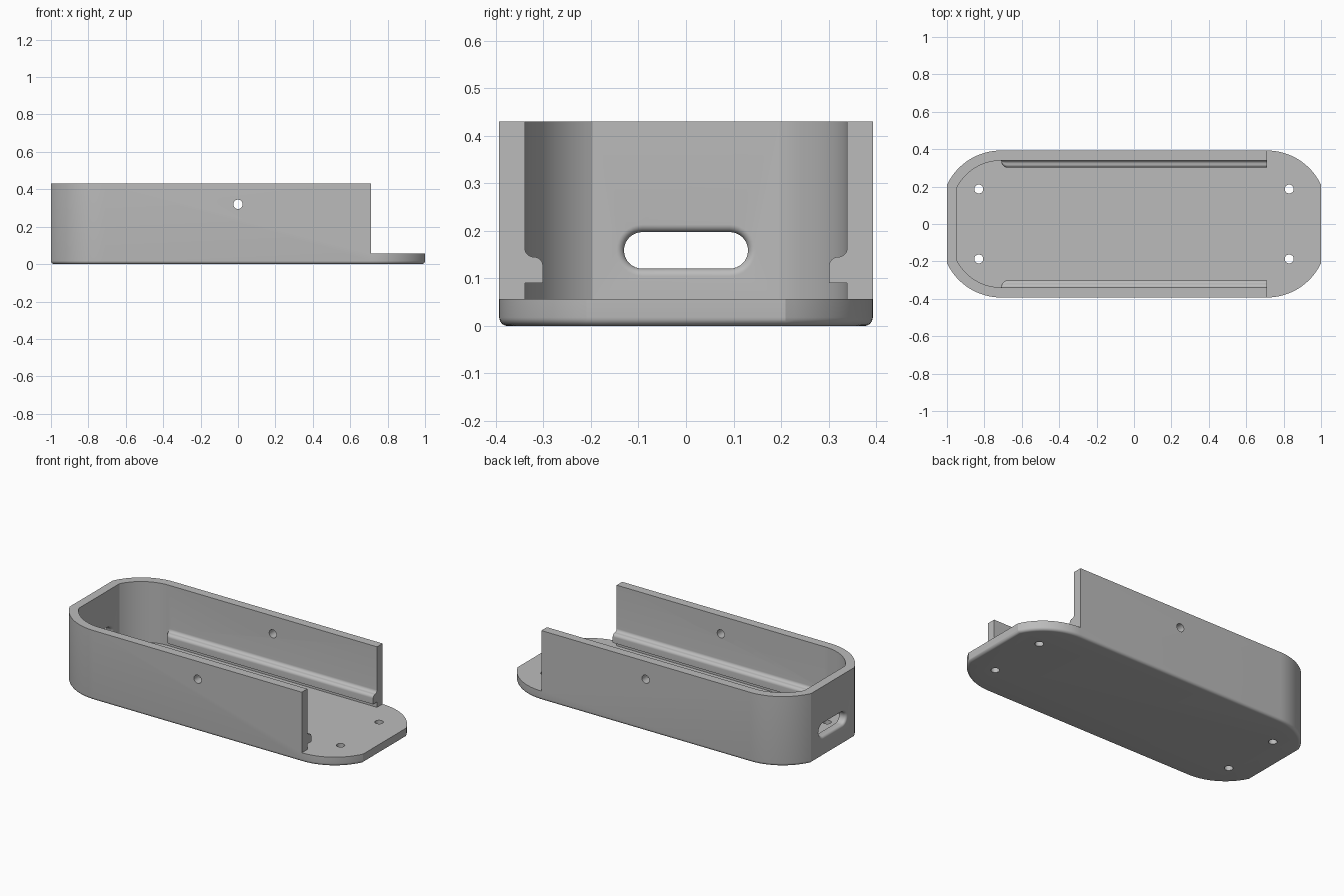
import bpy, bmesh
from math import sin, cos, pi, acos, radians
from mathutils import Vector

if "Cube" in bpy.data.objects:
    bpy.data.objects.remove(bpy.data.objects["Cube"])

HALF_X, HALF_Y, HEIGHT = 1.0, 0.393, 0.43
FLOOR, WALL, WALL_END = 0.057, 0.054, 0.71
ARC_X, ARC_Y = 0.71, 0.072

grey = bpy.data.materials.new("light grey plastic")
grey.use_nodes = True
colour = (0.5, 0.5, 0.5, 1)
grey.diffuse_color = colour
grey.node_tree.nodes["Principled BSDF"].inputs["Base Color"].default_value = colour


def loft(name, rings):
    """Closed solid through rings of equal point count."""
    bm = bmesh.new()
    loops = [[bm.verts.new(p) for p in ring] for ring in rings]
    n = len(loops[0])
    for a, b in zip(loops, loops[1:]):
        for i in range(n):
            j = (i + 1) % n
            bm.faces.new((a[i], a[j], b[j], b[i]))
    bm.faces.new(loops[0])
    bm.faces.new(loops[-1])
    bmesh.ops.recalc_face_normals(bm, faces=bm.faces)
    mesh = bpy.data.meshes.new(name)
    bm.to_mesh(mesh)
    bm.free()
    mesh.materials.append(grey)
    obj = bpy.data.objects.new(name, mesh)
    bpy.context.collection.objects.link(obj)
    return obj


def combine(target, tool, operation):
    mod = target.modifiers.new(operation.lower(), 'BOOLEAN')
    mod.operation, mod.solver, mod.object = operation, 'EXACT', tool
    bpy.context.view_layer.objects.active = target
    bpy.ops.object.modifier_apply(modifier=mod.name)
    bpy.data.objects.remove(tool)


def corner(inset, steps=18):
    """Rounded corner in the +x +y quadrant, cut short by the flat end."""
    r = HALF_Y - ARC_Y - inset
    start = acos((HALF_X - inset - ARC_X) / r)
    angles = [start + (pi / 2 - start) * i / steps for i in range(steps + 1)]
    return [(ARC_X + r * cos(a), ARC_Y + r * sin(a)) for a in angles]


def outline(inset):
    c = corner(inset)
    return (c + [(-x, y) for x, y in reversed(c)]
            + [(-x, -y) for x, y in c] + [(x, -y) for x, y in reversed(c)])


def cylinder(centre, axis, radius, length, steps=32):
    axis, centre = Vector(axis), Vector(centre)
    u = axis.orthogonal().normalized()
    v = axis.cross(u)
    angles = [2 * pi * i / steps for i in range(steps)]
    return loft("hole_cutter", [[centre + axis * d + (u * cos(a) + v * sin(a)) * radius
                                 for a in angles] for d in (-length, length)])


# Body with a rounded bottom edge
FILLET, STEPS = 0.018, 6
rings = []
for i in range(STEPS + 1):
    a = pi / 2 * i / STEPS
    z, inset = FILLET * (1 - cos(a)), FILLET * (1 - sin(a))
    rings.append([(x, y, z) for x, y in outline(inset)])
rings.append([(x, y, HEIGHT) for x, y in outline(0)])
body = loft("tray_body", rings)

# Pocket, open at the +x end where the wall stops
c = corner(WALL)
side = [(-x, y) for x, y in c] + [(WALL_END, HALF_Y - WALL), (WALL_END, 0.5), (1.1, 0.5)]
plan = side + [(x, -y) for x, y in reversed(side)]
pocket = loft("pocket_cutter", [[(x, y, z) for x, y in plan] for z in (FLOOR, 0.6)])
combine(body, pocket, 'DIFFERENCE')

# Guide rails: rounded top, hollow fillet to the wall, rounded inner end
DEPTH, R = 0.038, 0.019
quarter = [pi / 2 * i / 8 for i in range(9)]
section = [(-0.02, 0.09), (DEPTH, 0.09)]
section += [(R + R * cos(a), 0.126 + R * sin(a)) for a in quarter]
section += [(R - R * sin(a), 0.164 - R * cos(a)) for a in quarter[1:]]
section += [(-0.02, 0.164)]
stations = [(-0.71 + 0.035 * (1 - cos(a)), max(sin(a), 0.02)) for a in quarter]
stations.append((WALL_END, 1))
for s in (1, -1):
    rail = loft("guide_rail", [[(x, s * (HALF_Y - WALL - (d * k if d > 0 else d)), z)
                                for d, z in section] for x, k in stations])
    combine(body, rail, 'UNION')

# Screw holes through the floor and pin holes through the long walls
for x in (0.83, -0.83):
    for y in (0.187, -0.187):
        combine(body, cylinder((x, y, 0), (0, 0, 1), 0.024, 0.1), 'DIFFERENCE')
combine(body, cylinder((0, 0, 0.32), (0, 1, 0), 0.025, 0.6), 'DIFFERENCE')


# Slot in the closed end, flared at both faces
def slot_ring(x, radius):
    ring = []
    for s in (1, -1):
        for i in range(17):
            a = -pi / 2 + pi * i / 16
            ring.append((x, s * (0.092 + radius * cos(a)), 0.159 + s * radius * sin(a)))
    return ring


SLOT, FLARE = 0.0385, 0.016
flare = [(FLARE * (1 - sin(a)), FLARE * (1 - cos(a))) for a in quarter]
outer, inner = -HALF_X, -HALF_X + WALL
profile = [(outer - 0.02, SLOT + FLARE)]
profile += [(outer + FLARE - FLARE * cos(a), SLOT + FLARE * (1 - sin(a))) for a in quarter]
profile += [(outer + inner - x, r) for x, r in reversed(profile)]
combine(body, loft("slot_cutter", [slot_ring(x, r) for x, r in profile]), 'DIFFERENCE')

# Soft curves, crisp edges
bpy.ops.object.select_all(action='DESELECT')
body.select_set(True)
bpy.context.view_layer.objects.active = body
bpy.ops.object.shade_smooth_by_angle(angle=radians(22))
